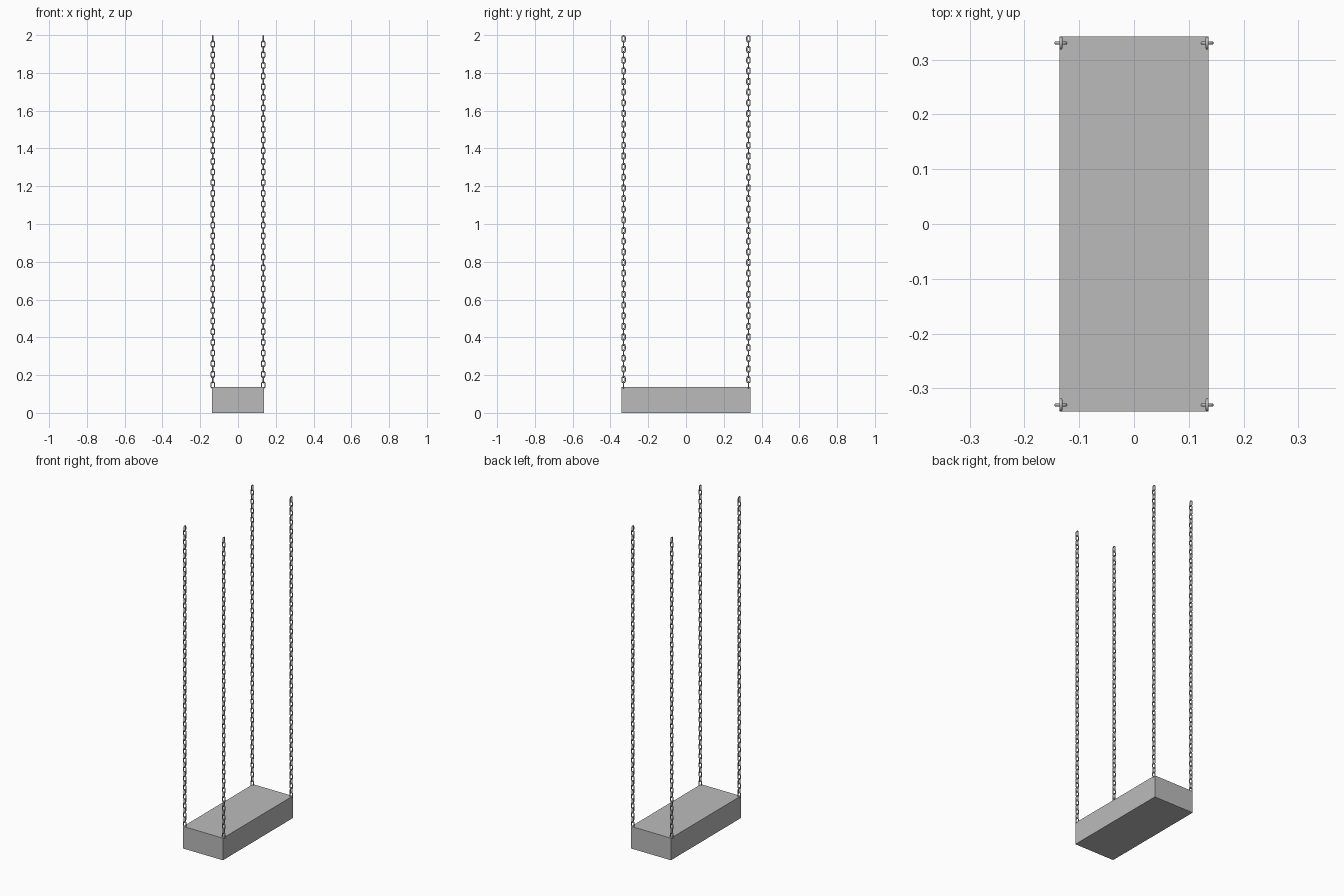
import bpy, bmesh, math
from mathutils import Matrix, Vector

old = bpy.data.objects.get("Cube")
if old:
    bpy.data.objects.remove(old, do_unlink=True)

grey = bpy.data.materials.new("plain_grey")
grey.use_nodes = True
colour = (0.5, 0.5, 0.5, 1)
grey.diffuse_color = colour
grey.node_tree.nodes["Principled BSDF"].inputs["Base Color"].default_value = colour

ARC_STEPS, SIDES = 6, 8
BEND, STRAIGHT, ROD = 0.009, 0.008, 0.003
LINKS, LOW, HIGH = 66, 0.148, 1.98


def finish(name, bm):
    bmesh.ops.recalc_face_normals(bm, faces=bm.faces)
    mesh = bpy.data.meshes.new(name)
    bm.to_mesh(mesh)
    bm.free()
    mesh.materials.append(grey)
    obj = bpy.data.objects.new(name, mesh)
    bpy.context.collection.objects.link(obj)
    return obj


def add_link(bm, matrix):
    """Round rod swept along a stadium-shaped loop in the local XZ plane."""
    rings = []
    for end in (1, -1):
        for i in range(ARC_STEPS + 1):
            a = math.pi * i / ARC_STEPS + (0 if end > 0 else math.pi)
            out = Vector((math.cos(a), 0, math.sin(a)))
            centre = out * BEND + Vector((0, 0, end * STRAIGHT))
            ring = []
            for s in range(SIDES):
                t = math.tau * s / SIDES
                offset = out * math.cos(t) + Vector((0, math.sin(t), 0))
                ring.append(bm.verts.new(matrix @ (centre + offset * ROD)))
            rings.append(ring)
    for i, ring in enumerate(rings):
        nxt = rings[(i + 1) % len(rings)]
        for s in range(SIDES):
            n = (s + 1) % SIDES
            bm.faces.new((ring[s], ring[n], nxt[n], nxt[s])).smooth = True


# Seat block
bm = bmesh.new()
bmesh.ops.create_cube(bm, size=1, matrix=Matrix.Translation((0, 0, 0.0685))
                      @ Matrix.Diagonal((0.273, 0.685, 0.137, 1)))
finish("seat", bm)

# One chain at each corner, every second link turned a quarter
for side, x in (("left", 0.1335), ("right", -0.1335)):
    for end, y in (("front", -0.3305), ("back", 0.3305)):
        bm = bmesh.new()
        for i in range(LINKS):
            z = LOW + (HIGH - LOW) * i / (LINKS - 1)
            turn = Matrix.Rotation(math.pi / 2 * (i % 2), 4, "Z")
            add_link(bm, Matrix.Translation((x, y, z)) @ turn)
        finish(f"{end}_{side}_chain", bm)
